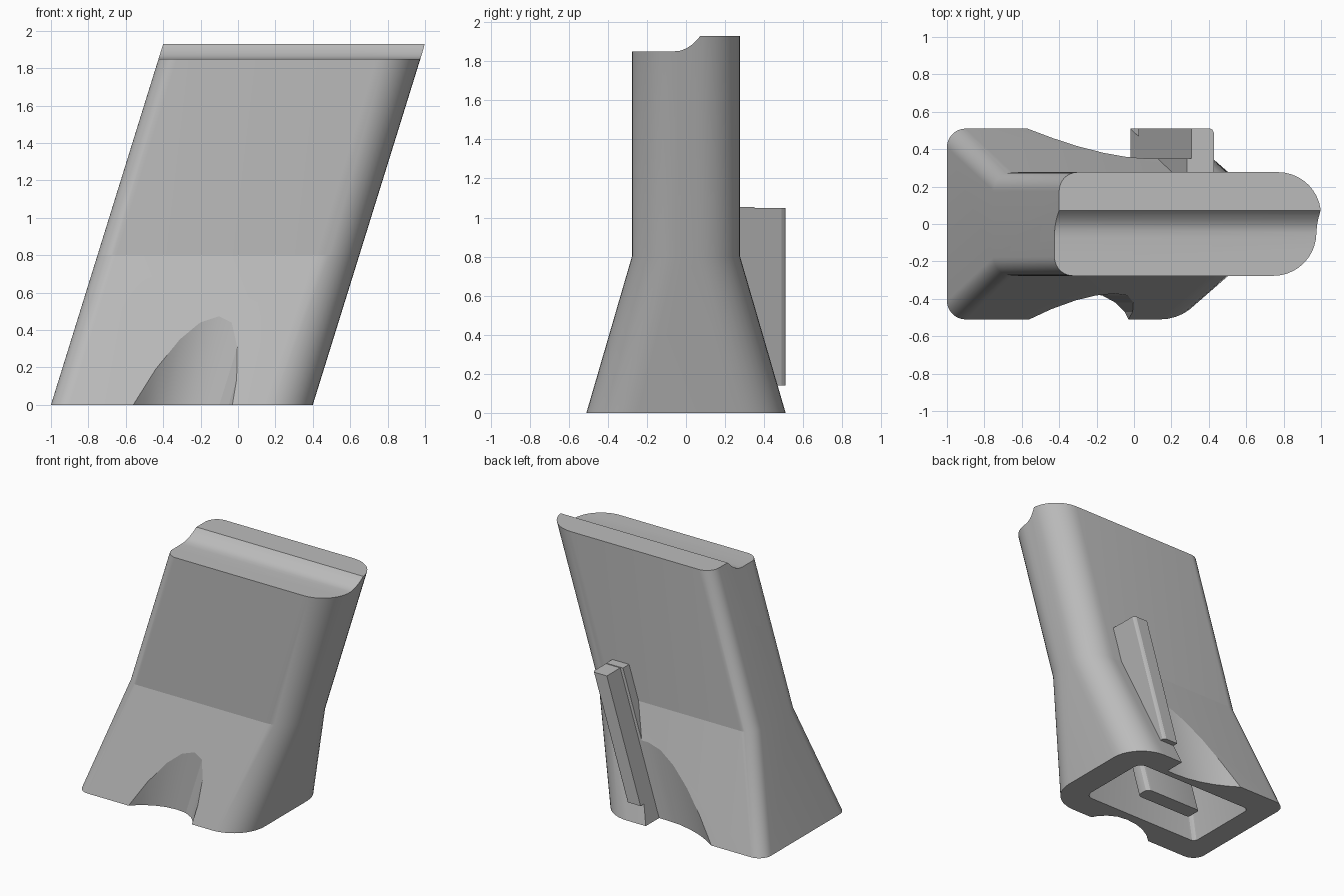
import bpy, bmesh, math

if "Cube" in bpy.data.objects:
    bpy.data.objects.remove(bpy.data.objects["Cube"])

K = 0.6 / 1.93          # sideways lean per unit of height

grey = bpy.data.materials.new("grey")
grey.diffuse_color = (0.5, 0.5, 0.5, 1)
grey.use_nodes = True
grey.node_tree.nodes["Principled BSDF"].inputs["Base Color"].default_value = grey.diffuse_color


def loft(name, sections):
    """Solid through (z, outline) sections, leaning to +x with height."""
    bm = bmesh.new()
    rings = [[bm.verts.new((x + K * z, y, z)) for x, y in pts] for z, pts in sections]
    for a, b in zip(rings, rings[1:]):
        for i in range(len(a)):
            j = (i + 1) % len(a)
            bm.faces.new((a[i], a[j], b[j], b[i]))
    bm.faces.new(rings[0])
    bm.faces.new(rings[-1])
    return finish(name, bm)


def finish(name, bm):
    bmesh.ops.recalc_face_normals(bm, faces=bm.faces)
    me = bpy.data.meshes.new(name)
    bm.to_mesh(me)
    bm.free()
    me.materials.append(grey)
    ob = bpy.data.objects.new(name, me)
    bpy.context.collection.objects.link(ob)
    return ob


def rounded(x0, x1, h, r_left, r_right, n=10):
    """Rectangle outline of half depth h with its own radius at each end."""
    pts = []
    for cx, cy, r, a0 in ((x1 - r_right, h - r_right, r_right, 0),
                          (x0 + r_left, h - r_left, r_left, 90),
                          (x0 + r_left, -h + r_left, r_left, 180),
                          (x1 - r_right, -h + r_right, r_right, 270)):
        for i in range(n + 1):
            a = math.radians(a0 + 90 * i / n)
            pts.append((cx + r * math.cos(a), cy + r * math.sin(a)))
    return pts


def select(ob):
    bpy.ops.object.select_all(action='DESELECT')
    ob.select_set(True)
    bpy.context.view_layer.objects.active = ob


def cut(ob, cutter):
    m = ob.modifiers.new("cut", 'BOOLEAN')
    m.operation, m.solver, m.object = 'DIFFERENCE', 'EXACT', cutter
    select(ob)
    bpy.ops.object.modifier_apply(modifier=m.name)
    bpy.data.objects.remove(cutter)


# flared, leaning body
body = loft("body", [(0, rounded(-1, 0.4, 0.51, 0.1, 0.26)),
                     (0.8, rounded(-1, 0.4, 0.277, 0.1, 0.23)),
                     (1.93, rounded(-1, 0.4, 0.277, 0.1, 0.23))])

# scooped finger notches, front and back
front = [(-0.585, -0.54), (-0.56, -0.51), (-0.5, -0.455), (-0.42, -0.408), (-0.34, -0.382),
         (-0.25, -0.372), (-0.17, -0.382), (-0.1, -0.42), (-0.05, -0.47), (-0.03, -0.51),
         (-0.03, -0.6), (-0.585, -0.6)]
back = [(-0.61, 0.54), (-0.57, 0.51), (-0.49, 0.46), (-0.4, 0.415), (-0.3, 0.38),
        (-0.2, 0.358), (-0.1, 0.35), (-0.02, 0.35), (-0.02, 0.6), (-0.61, 0.6)]
for outline in (front, back):
    cut(body, loft("notch_cutter", [(-0.1, outline), (0.65, outline)]))

# stepped top: low front shelf curving up to the rear ridge
bm = bmesh.new()
step = [(-0.5, 2.1), (-0.5, 1.85), (-0.07, 1.85), (-0.03, 1.854), (0.0, 1.865),
        (0.03, 1.885), (0.055, 1.908), (0.075, 1.932), (0.075, 2.1)]
ends = [[bm.verts.new((x, y, z)) for y, z in step] for x in (-1.5, 1.5)]
for i in range(len(step)):
    j = (i + 1) % len(step)
    bm.faces.new((ends[0][i], ends[0][j], ends[1][j], ends[1][i]))
for e in ends:
    bm.faces.new(e)
cut(body, finish("top_cutter", bm))

# hollow underside
cut(body, loft("cavity_cutter", [(-0.05, rounded(-0.82, 0.2, 0.31, 0.04, 0.06, 4)),
                                 (0.75, rounded(-0.82, 0.2, 0.18, 0.04, 0.06, 4))]))

# post inside the hollow
post_outline = rounded(-0.56, -0.08, 0.06, 0.02, 0.04, 4)
post = loft("inner_post", [(0, post_outline), (0.77, post_outline)])


# upright clip bar on the back, with its narrow root flange
def bar_outline(inner):
    return [(-0.02, inner), (0.1, inner), (0.1, 0.49), (0.092, 0.504), (0.08, 0.51), (-0.02, 0.51)]


bar = loft("clip_bar", [(0.14, bar_outline(0.36)), (1.05, bar_outline(0.2))])
root = [(-0.045, 0.235), (0.095, 0.235), (0.095, 0.35), (-0.045, 0.35)]
flange = loft("clip_flange", [(0.5, root), (1.055, root)])

for ob in (body, post, bar, flange):
    select(ob)
    bpy.ops.object.shade_smooth_by_angle(angle=math.radians(15))
